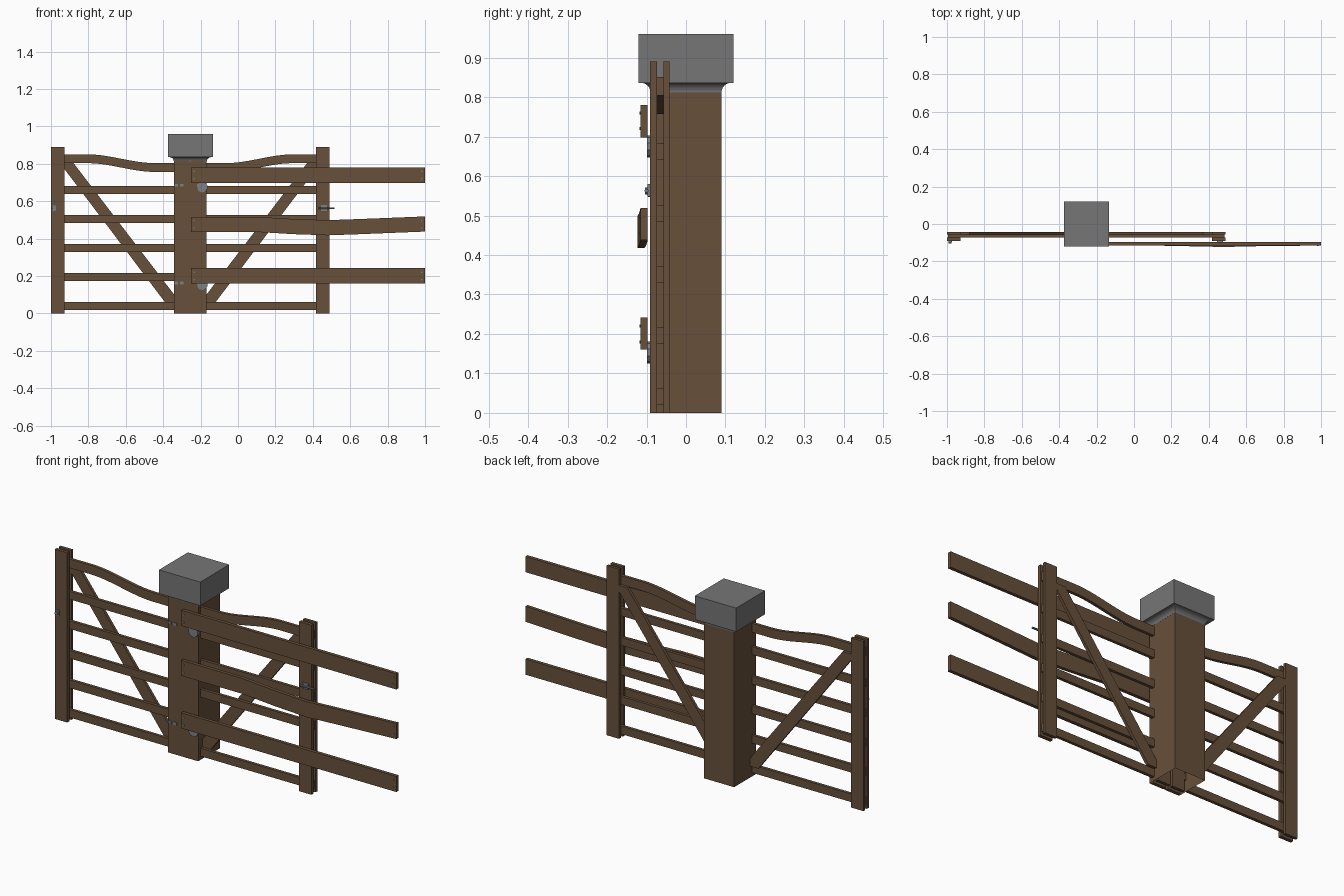
import bpy, bmesh, math
from mathutils import Matrix, Vector

cube = bpy.data.objects.get("Cube")
if cube:
    bpy.data.objects.remove(cube, do_unlink=True)


def material(name, rgb):
    m = bpy.data.materials.new(name)
    m.use_nodes = True
    m.diffuse_color = (*rgb, 1)
    m.node_tree.nodes["Principled BSDF"].inputs["Base Color"].default_value = (*rgb, 1)
    return m


WOOD = material("brown wood", (0.135, 0.08, 0.043))
STONE = material("grey stone", (0.18, 0.18, 0.18))
METAL = material("galvanised metal", (0.2, 0.215, 0.24))


def finish(name, bm, mat):
    bmesh.ops.recalc_face_normals(bm, faces=bm.faces)
    mesh = bpy.data.meshes.new(name)
    bm.to_mesh(mesh)
    bm.free()
    mesh.materials.append(mat)
    obj = bpy.data.objects.new(name, mesh)
    bpy.context.collection.objects.link(obj)
    return obj


def board(name, outline, y0, y1, mat=WOOD):
    """Outline in x and z, extruded from y0 to y1."""
    bm = bmesh.new()
    face = bm.faces.new([bm.verts.new((x, y0, z)) for x, z in outline])
    out = bmesh.ops.extrude_face_region(bm, geom=[face])
    bmesh.ops.translate(bm, vec=(0, y1 - y0, 0),
                        verts=[v for v in out["geom"] if isinstance(v, bmesh.types.BMVert)])
    return finish(name, bm, mat)


def box(name, x0, x1, y0, y1, z0, z1, mat=WOOD):
    return board(name, [(x0, z0), (x1, z0), (x1, z1), (x0, z1)], y0, y1, mat)


def rod(name, a, b, r, mat=METAL):
    a, b = Vector(a), Vector(b)
    turn = (b - a).to_track_quat('Z', 'Y').to_matrix().to_4x4()
    bm = bmesh.new()
    bmesh.ops.create_cone(bm, cap_ends=True, segments=10, radius1=r, radius2=r,
                          depth=(b - a).length, matrix=Matrix.Translation((a + b) / 2) @ turn)
    return finish(name, bm, mat)


def stack(name, rings, mat, cap_bottom):
    """Square rings of (half width x, half width y, height) joined upwards."""
    bm = bmesh.new()
    loops = [[bm.verts.new((POST_X + sx * hx, sy * hy, z))
              for sx, sy in ((-1, -1), (1, -1), (1, 1), (-1, 1))] for hx, hy, z in rings]
    for low, high in zip(loops, loops[1:]):
        for i in range(4):
            j = (i + 1) % 4
            bm.faces.new((low[i], low[j], high[j], high[i]))
    bm.faces.new(loops[-1])
    if cap_bottom:
        bm.faces.new(loops[0])
    return finish(name, bm, mat)


# Hollow post and stone cap with a coved underside
POST_X = -0.255
stack("post", [(0.0875, 0.09, 0), (0.0875, 0.09, 0.83)], WOOD, False)
cove = [(0.088 + 0.024 * (1 - math.cos(t)), 0.09 + 0.024 * (1 - math.cos(t)),
         0.812 + 0.024 * math.sin(t)) for t in [i * math.pi / 12 for i in range(7)]]
stack("cap_cove", cove, STONE, True)
stack("cap", [(0.12, 0.12, 0.836), (0.12, 0.12, 0.96)], STONE, True)

# Two mirrored gates, measured outward from the post centre
FRONT, MID, REAR = (-0.091, -0.073), (-0.073, -0.057), (-0.057, -0.042)
for side, s in (("right", -1), ("left", 1)):
    def out(d):
        return POST_X + s * d

    for part, d0, d1 in (("inner", 0.006, 0.078), ("outer", 0.673, 0.745)):
        top = 0.89
        for layer, (y0, y1) in (("front", FRONT), ("rear", REAR)):
            box(f"{side}_gate_{part}_stile_{layer}", out(d0), out(d1), y0, y1, 0, top)

    for i in range(5):
        z = 0.02 + i * 0.155
        box(f"{side}_gate_rail_{i + 1}", out(0.01), out(0.74), *MID, z, z + 0.042)

    # Swept top rail
    curve = [(0.01, 0.757)]
    for i in range(13):
        t = i / 12
        curve.append((0.19 + 0.36 * t, 0.757 + 0.047 * t * t * (3 - 2 * t)))
    curve.append((0.74, 0.804))
    outline = [(out(d), z) for d, z in curve]
    outline += [(out(d), z + 0.047) for d, z in reversed(curve)]
    board(f"{side}_gate_top_rail", outline, *MID)

    # Diagonal brace on the rear
    brace = [(0.675, 0.805), (0.625, 0.805), (0.055, 0.06), (0.135, 0.06), (0.675, 0.775)]
    board(f"{side}_gate_brace", [(out(d), z) for d, z in brace], *REAR)

    # Hinge straps and pins
    for n, z in (("lower", 0.163), ("upper", 0.685)):
        for k, d in enumerate((0.045, 0.075)):
            box(f"{side}_gate_{n}_hinge_strap_{k}", out(d - 0.009), out(d + 0.009),
                -0.096, -0.09, z - 0.007, z + 0.007, METAL)
        if s > 0:
            rod(f"{n}_hinge_eye", (out(0.064), -0.099, z - 0.01), (out(0.064), -0.09, z - 0.01),
                0.028, METAL)

# Latches on the outer stiles
box("left_gate_latch_plate", 0.445, 0.475, -0.097, -0.09, 0.548, 0.58, METAL)
rod("left_gate_latch_bar", (0.43, -0.1, 0.563), (0.515, -0.1, 0.563), 0.005)
box("right_gate_latch_plate", -0.993, -0.972, -0.096, -0.09, 0.547, 0.577, METAL)
rod("right_gate_latch_knob", (-0.983, -0.104, 0.562), (-0.983, -0.09, 0.562), 0.009)

# Fence rails running past the front of the left gate
box("fence_rail_lower", -0.25, 1, -0.115, -0.097, 0.16, 0.242)
box("fence_rail_upper", -0.25, 1, -0.115, -0.097, 0.698, 0.78)

# Warped middle fence rail, lofted through a few stations of (x, base height, y shift)
bm = bmesh.new()
previous = None
for x, z, dy in ((-0.25, 0.436, 0), (0.1, 0.436, 0), (0.3, 0.424, -0.004),
                 (0.48, 0.418, -0.008), (0.65, 0.424, -0.004), (1, 0.438, 0)):
    ring = [bm.verts.new((x, y + dy, z + h)) for y, h in
            ((-0.115, 0), (-0.097, 0), (-0.097, 0.081), (-0.115, 0.081))]
    if previous:
        for i in range(4):
            j = (i + 1) % 4
            bm.faces.new((previous[i], previous[j], ring[j], ring[i]))
    else:
        bm.faces.new(ring)
    previous = ring
bm.faces.new(previous)
finish("fence_rail_middle", bm, WOOD)

# Nail heads at the rail ends
for r, z in (("lower", 0.2), ("middle", 0.477), ("upper", 0.74)):
    for e, x in (("post", -0.235), ("end", 0.982)):
        for k in (-1, 1):
            h = z + k * 0.02
            rod(f"{r}_rail_{e}_nail_{k}", (x, -0.118, h), (x, -0.112, h), 0.004)
